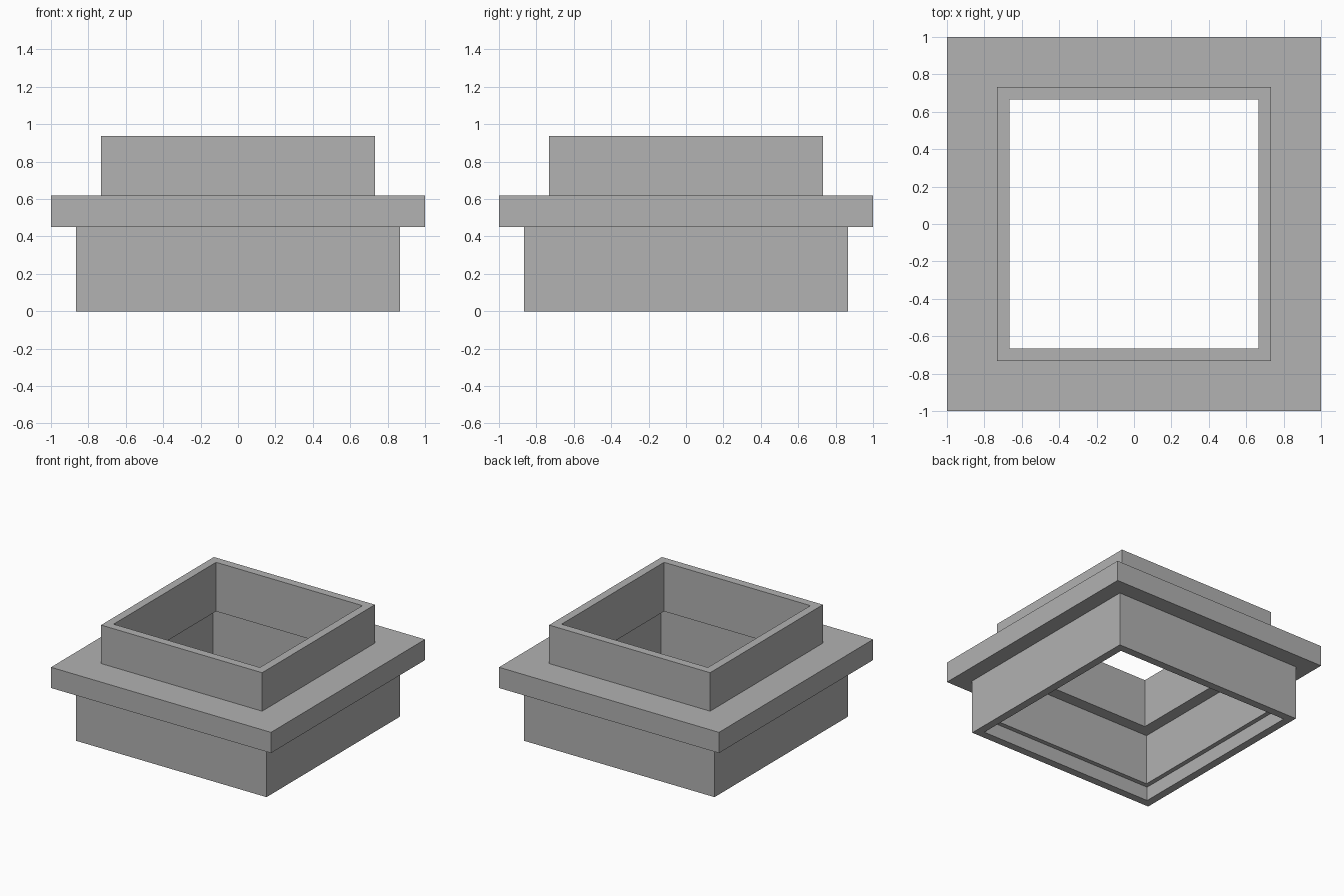
import bpy
import bmesh

default = bpy.data.objects.get("Cube")
if default:
    bpy.data.objects.remove(default, do_unlink=True)

grey = bpy.data.materials.new("plain_grey")
grey.use_nodes = True
colour = (0.445, 0.445, 0.445, 1)
grey.diffuse_color = colour
grey.node_tree.nodes["Principled BSDF"].inputs["Base Color"].default_value = colour

# Levels and half widths shared by the sections
TOP, FLANGE_TOP, FLANGE_BOTTOM = 0.936, 0.62, 0.45
LEDGE, LIP = 0.533, 0.115
NECK, HOLE, FLANGE, BASE = 0.732, 0.665, 1.0, 0.865
SOCKET, RIM = 0.763, 0.80


def square_sweep(name, profile):
    """Sweep a closed (half width, height) profile around a square."""
    bm = bmesh.new()
    corners = [(-1, -1), (1, -1), (1, 1), (-1, 1)]
    rings = [[bm.verts.new((sx * r, sy * r, z)) for sx, sy in corners]
             for r, z in profile]
    for i, ring in enumerate(rings):
        following = rings[(i + 1) % len(rings)]
        for j in range(4):
            k = (j + 1) % 4
            bm.faces.new((ring[j], ring[k], following[k], following[j]))
    bmesh.ops.recalc_face_normals(bm, faces=bm.faces)
    mesh = bpy.data.meshes.new(name)
    bm.to_mesh(mesh)
    bm.free()
    mesh.materials.append(grey)
    obj = bpy.data.objects.new(name, mesh)
    bpy.context.collection.objects.link(obj)
    return obj


# One solid hollow collar: outside from bottom to top, then inside back down
square_sweep("square_flanged_collar", [
    (BASE, 0), (BASE, FLANGE_BOTTOM),                      # base wall
    (FLANGE, FLANGE_BOTTOM), (FLANGE, FLANGE_TOP),         # flange
    (NECK, FLANGE_TOP), (NECK, TOP),                       # neck
    (HOLE, TOP), (HOLE, LEDGE),                            # opening
    (SOCKET, LEDGE), (SOCKET, LIP),                        # socket
    (RIM, LIP), (RIM, 0),                                  # stepped rim
])
